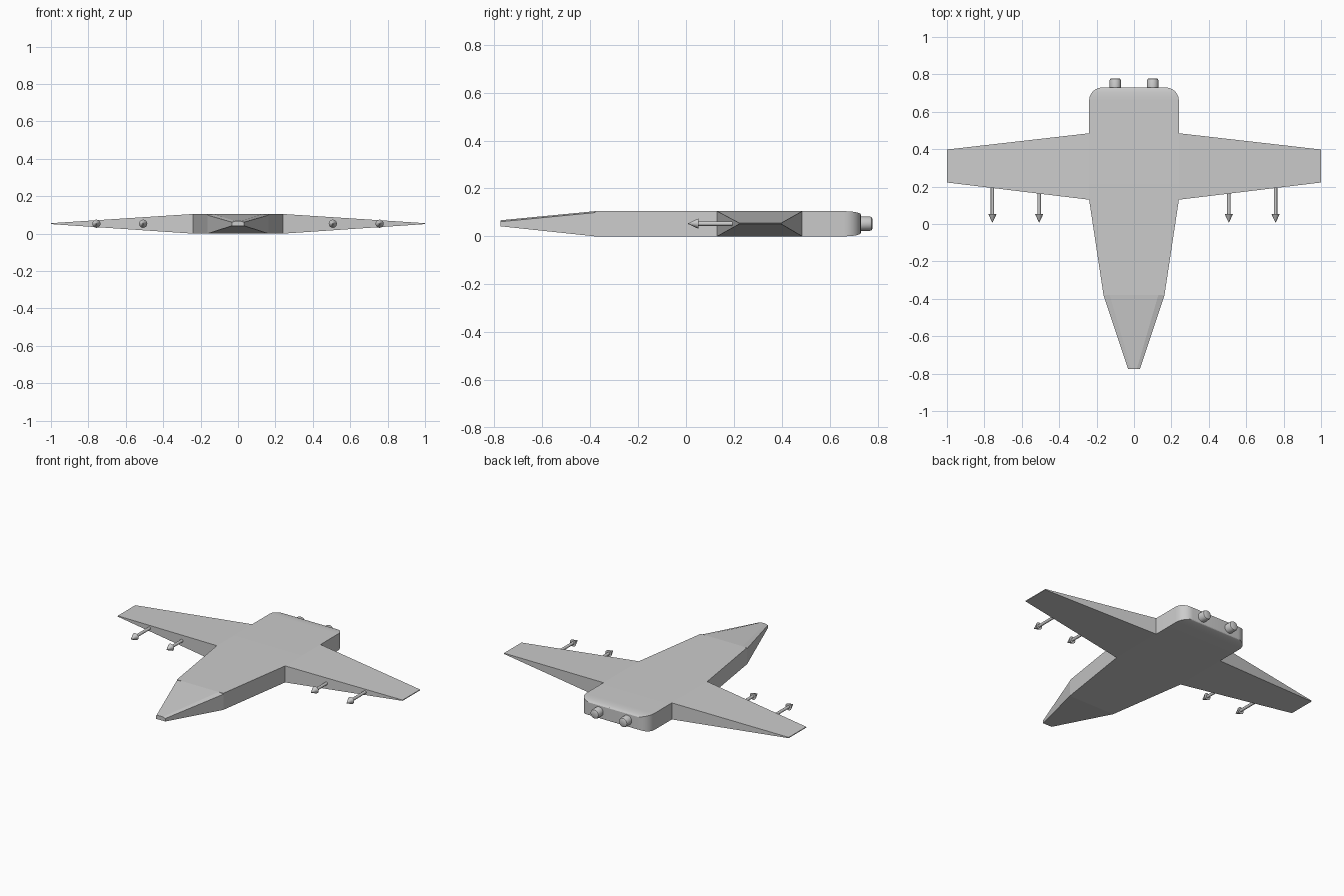
import bpy, bmesh, math

if "Cube" in bpy.data.objects:
    bpy.data.objects.remove(bpy.data.objects["Cube"])

Z_MID = 0.053


def loft(name, sections, smooth=None):
    """Skin a list of matching point rings and cap both ends."""
    bm = bmesh.new()
    rings = [[bm.verts.new(p) for p in s] for s in sections]
    n = len(rings[0])
    for a, b in zip(rings, rings[1:]):
        for i in range(n):
            j = (i + 1) % n
            bm.faces.new((a[i], a[j], b[j], b[i]))
    bm.faces.new(rings[0])
    bm.faces.new(rings[-1])
    bmesh.ops.recalc_face_normals(bm, faces=bm.faces)
    mesh = bpy.data.meshes.new(name)
    bm.to_mesh(mesh)
    bm.free()
    ob = bpy.data.objects.new(name, mesh)
    bpy.context.collection.objects.link(ob)
    if smooth:
        bpy.ops.object.select_all(action='DESELECT')
        bpy.context.view_layer.objects.active = ob
        ob.select_set(True)
        bpy.ops.object.shade_smooth_by_angle(angle=math.radians(smooth))
    return ob


def box_ring(y, w, z0, z1):
    return [(-w, y, z0), (w, y, z0), (w, y, z1), (-w, y, z1)]


def turned(name, x, profile, sides):
    """Round part along y from (y, radius) pairs."""
    rings = [[(x + r * math.cos(2 * math.pi * i / sides), y,
               Z_MID + r * math.sin(2 * math.pi * i / sides))
              for i in range(sides)] for y, r in profile]
    return loft(name, rings, smooth=35)


# Main hull with rounded rear corners
hull = [box_ring(0.13, 0.24, 0, 0.105), box_ring(0.66, 0.24, 0, 0.105)]
for k in range(1, 7):
    a = math.radians(15 * k)
    hull.append(box_ring(0.66 + 0.07 * math.sin(a), 0.17 + 0.07 * math.cos(a),
                         0.014 * (1 - math.cos(a)), 0.105 - 0.014 * (1 - math.cos(a))))
loft("hull", hull, smooth=25)

# Tapering forward fuselage
loft("forward_fuselage", [box_ring(-0.38, 0.163, 0, 0.105),
                          box_ring(0.13, 0.24, 0, 0.105)])


# Nose wedge with a narrow bevelled rim
def nose_ring(y, w, inner, z0, z1):
    return [(-w, y, z0), (w, y, z0), (w, y, z1 - 0.006),
            (inner, y, z1), (-inner, y, z1), (-w, y, z1 - 0.006)]


loft("nose", [nose_ring(-0.775, 0.032, 0.015, 0.042, 0.067),
              nose_ring(-0.38, 0.163, 0.13, 0, 0.105)])

for side, s in (("left", -1), ("right", 1)):
    # Wing: full hull height at the root, thin blade at the tip
    loft(side + "_wing", [
        [(s * x, y0, z0), (s * x, y1, z0), (s * x, y1, z1), (s * x, y0, z1)]
        for x, y0, y1, z0, z1 in ((0.24, 0.13, 0.485, 0, 0.105),
                                  (1.0, 0.222, 0.398, 0.051, 0.056))])
    # Engine nozzle
    turned(side + "_engine", s * 0.10,
           [(0.72, 0.03), (0.768, 0.03), (0.775, 0.027), (0.778, 0.022)], 24)
    # Wing guns: rod and pointed head
    for label, x in (("inner", 0.507), ("outer", 0.757)):
        turned(f"{side}_{label}_gun_rod", s * x, [(0.05, 0.009), (0.20, 0.009)], 16)
        turned(f"{side}_{label}_gun_head", s * x,
               [(0.008, 0.001), (0.053, 0.022)], 16)
